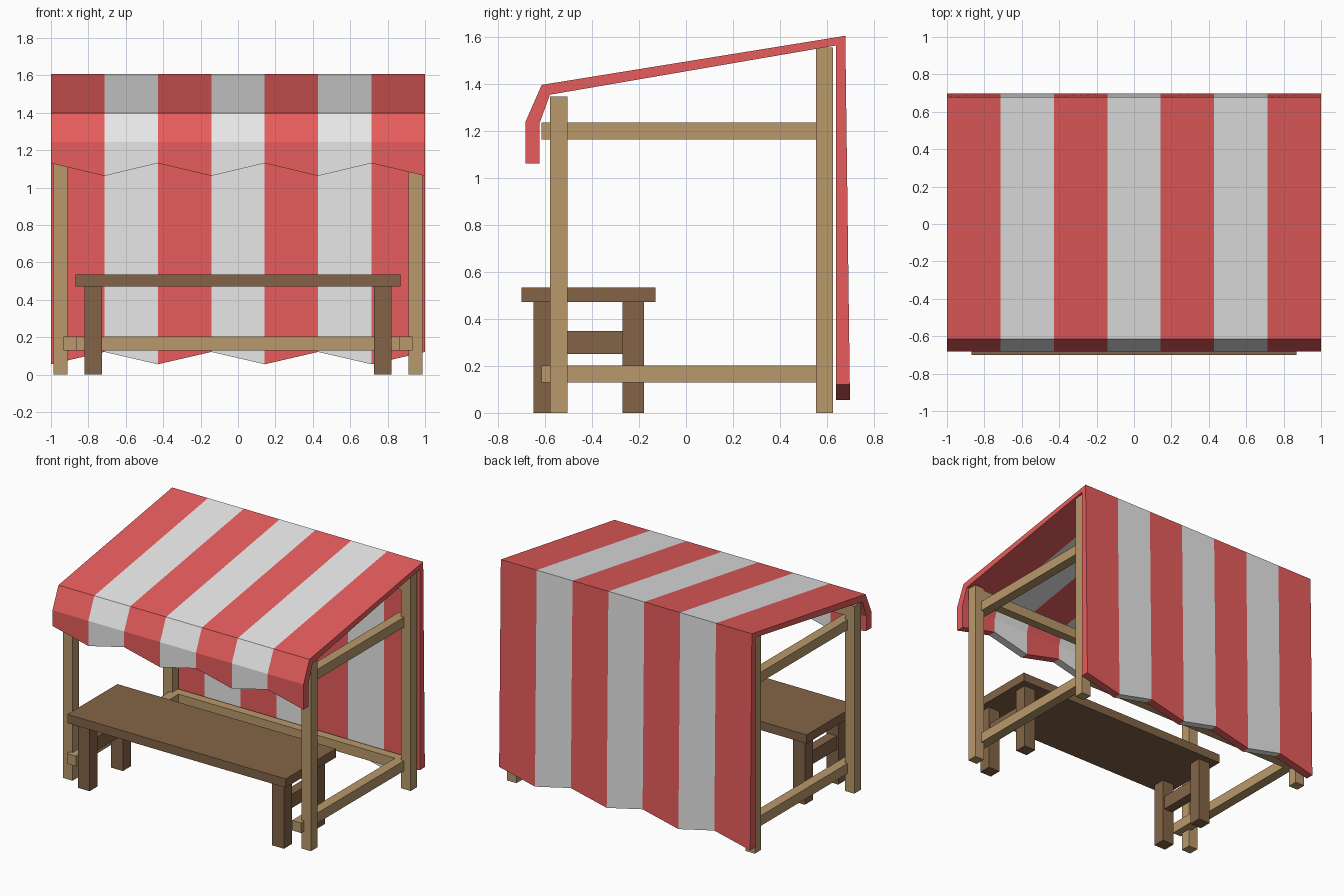
import bpy
import bmesh
from mathutils import Vector

cube = bpy.data.objects.get("Cube")
if cube:
    bpy.data.objects.remove(cube)


def material(name, rgb):
    mat = bpy.data.materials.new(name)
    mat.use_nodes = True
    mat.diffuse_color = (*rgb, 1)
    mat.node_tree.nodes["Principled BSDF"].inputs["Base Color"].default_value = (*rgb, 1)
    return mat


red = material("canvas red", (0.80, 0.11, 0.11))
white = material("canvas white", (0.80, 0.80, 0.80))
light_wood = material("light wood", (0.485, 0.32, 0.147))
dark_wood = material("dark wood", (0.227, 0.127, 0.063))


def finish(name, bm, mats):
    bmesh.ops.recalc_face_normals(bm, faces=bm.faces)
    mesh = bpy.data.meshes.new(name)
    bm.to_mesh(mesh)
    bm.free()
    for mat in mats:
        mesh.materials.append(mat)
    obj = bpy.data.objects.new(name, mesh)
    bpy.context.collection.objects.link(obj)
    return obj


def box(name, x, y, z, mat, rise=0):
    """Box between (min, max) ranges; rise lifts the rear end to slope it."""
    bm = bmesh.new()
    bmesh.ops.create_cube(bm, size=1)
    for v in bm.verts:
        v.co = Vector([r[0] if c < 0 else r[1] for c, r in zip(v.co, (x, y, z))])
        if v.co.y == y[1]:
            v.co.z += rise
    return finish(name, bm, [mat])


def pair(name, x, y, z, mat, rise=0):
    """The same box on the model's left (+x) and right (-x)."""
    box(name + "_left", x, y, z, mat, rise)
    box(name + "_right", (-x[1], -x[0]), y, z, mat, rise)


# Frame posts
POST_X, RAIL_X = (0.912, 0.987), (0.862, 0.933)
pair("front_post", POST_X, (-0.58, -0.505), (0, 1.348), light_wood)
pair("back_post", POST_X, (0.555, 0.627), (0, 1.558), light_wood)

# Frame rails
pair("side_rail", RAIL_X, (-0.615, 0.6), (0.13, 0.203), light_wood)
pair("roof_beam", RAIL_X, (-0.615, 0.6), (1.165, 1.237), light_wood, rise=0.25)
SPAN = (-0.93, 0.93)
box("back_lower_rail", SPAN, (0.555, 0.62), (0.13, 0.203), light_wood)
box("front_upper_rail", SPAN, (-0.575, -0.51), (1.262, 1.335), light_wood)
box("back_upper_rail", SPAN, (0.56, 0.62), (1.425, 1.5), light_wood)

# Table
box("table_top", (-0.87, 0.87), (-0.70, -0.13), (0.472, 0.535), dark_wood)
LEG_X = (0.728, 0.821)
pair("table_front_leg", LEG_X, (-0.65, -0.56), (0, 0.472), dark_wood)
pair("table_back_leg", LEG_X, (-0.27, -0.18), (0, 0.472), dark_wood)
pair("table_stretcher", (0.74, 0.81), (-0.57, -0.26), (0.25, 0.348), dark_wood)

# Striped canopy: a thick folded sheet with zigzag hems at both ends
STRIPES = 7
outer = [(-0.683, 1.062), (-0.683, 1.243), (-0.615, 1.398), (0.679, 1.607), (0.698, 0.055)]
inner = [(-0.625, 1.062), (-0.625, 1.232), (-0.58, 1.356), (0.64, 1.566), (0.64, 0.055)]
loop = outer + inner[::-1]
bm = bmesh.new()
sections = []
for i in range(STRIPES + 1):
    x = -1 + 2 * i / STRIPES
    ring = []
    for j, (y, z) in enumerate(loop):
        if j in (0, 9) and i % 2 == 0:      # front hem
            z += 0.068
        if j in (4, 5) and i % 2 == 1:      # back hem
            z += 0.066
        ring.append(bm.verts.new((x, y, z)))
    sections.append(ring)
for i, (a, b) in enumerate(zip(sections, sections[1:])):
    for j in range(10):
        k = (j + 1) % 10
        bm.faces.new((a[j], a[k], b[k], b[j])).material_index = i % 2
for ring in (sections[0], sections[-1]):    # sheet edges at the two sides
    for j in range(4):
        bm.faces.new((ring[j], ring[j + 1], ring[8 - j], ring[9 - j]))
finish("canopy", bm, [red, white])
